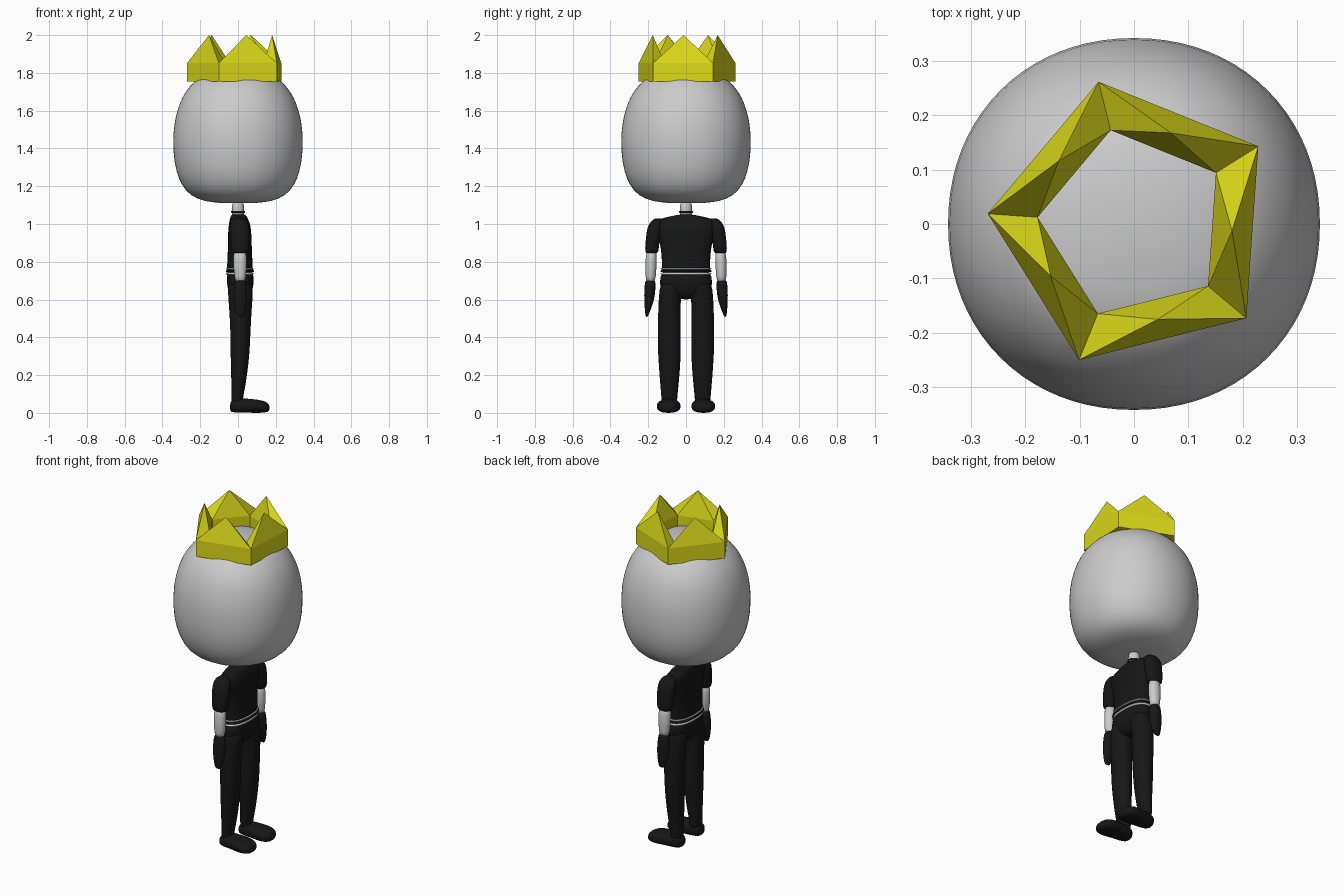
import bpy, bmesh, math


def material(name, rgb):
    m = bpy.data.materials.new(name)
    m.diffuse_color = (*rgb, 1)
    return m


BLACK = material("black_cloth", (0.008, 0.008, 0.008))
GOLD = material("yellow", (0.72, 0.70, 0.01))


def finish(name, bm, mat=None, smooth=True):
    bmesh.ops.recalc_face_normals(bm, faces=bm.faces)
    me = bpy.data.meshes.new(name)
    bm.to_mesh(me)
    bm.free()
    ob = bpy.data.objects.new(name, me)
    bpy.context.collection.objects.link(ob)
    if mat:
        me.materials.append(mat)
    if smooth:
        for p in me.polygons:
            p.use_smooth = True
        mod = ob.modifiers.new("smooth", 'SUBSURF')
        mod.levels = mod.render_levels = 1
    return ob


def loft(name, sections, mat=None, axis='z', power=2.0, sides=24):
    """Skin superellipse sections (position, centre_a, centre_b, radius_a, radius_b)."""
    bm = bmesh.new()
    rings = []
    for pos, ca, cb, ra, rb in sections:
        ring = []
        for i in range(sides):
            t = 2 * math.pi * i / sides
            c, s = math.cos(t), math.sin(t)
            a = ca + ra * math.copysign(abs(c) ** (2 / power), c)
            b = cb + rb * math.copysign(abs(s) ** (2 / power), s)
            ring.append(bm.verts.new((a, b, pos) if axis == 'z' else (pos, a, b)))
        rings.append(ring)
    for lo, hi in zip(rings, rings[1:]):
        for i in range(sides):
            j = (i + 1) % sides
            bm.faces.new((lo[i], lo[j], hi[j], hi[i]))
    bm.faces.new(rings[0])
    bm.faces.new(rings[-1])
    return finish(name, bm, mat)


# Big rounded head
head = [(1.11, .03), (1.111, .1), (1.12, .18), (1.148, .25), (1.2, .298), (1.28, .329),
        (1.36, .342), (1.45, .346), (1.55, .337), (1.64, .311), (1.70, .28), (1.755, .233),
        (1.785, .19), (1.805, .12), (1.814, .03)]
loft("head", [(z, 0, 0, r, r) for z, r in head], power=2.1, sides=40)

# Five-sided crown: a low band topped by one pyramid per side
bm = bmesh.new()


def corner(i, r, z):
    t = math.radians(104 + 72 * i)
    return bm.verts.new((r * math.cos(t), r * math.sin(t), z))


ob_, ot, it, ib = [[corner(i, r, z) for i in range(5)]
                   for r, z in ((.27, 1.755), (.27, 1.852), (.178, 1.852), (.178, 1.755))]
for i in range(5):
    j = (i + 1) % 5
    peak = corner(i + .5, .181, 2.0)
    for a, b in ((ob_, ot), (it, ib), (ib, ob_)):
        bm.faces.new((a[i], a[j], b[j], b[i]))
    for a, b in ((ot[i], ot[j]), (ot[j], it[j]), (it[j], it[i]), (it[i], ot[i])):
        bm.faces.new((a, b, peak))
finish("crown", bm, GOLD, smooth=False)

# Neck and collar
loft("neck", [(1.02, 0, 0, .033, .033), (1.07, 0, 0, .032, .032), (1.13, 0, 0, .032, .032)])
loft("collar", [(z, 0, 0, r, r) for z, r in
                ((1.058, .032), (1.059, .037), (1.069, .037), (1.07, .032))], BLACK)

# Torso in a shirt
loft("shirt", [(.745, .01, 0, .066, .12), (.75, .01, 0, .07, .13), (.80, .01, 0, .067, .128),
               (.86, .01, 0, .064, .132), (.93, .009, 0, .063, .145), (.98, .009, 0, .06, .17),
               (1.01, .007, 0, .054, .168), (1.032, .005, 0, .046, .13),
               (1.048, .003, 0, .04, .045), (1.05, .002, 0, .03, .03)], BLACK, power=2.4)

# Two pale belt stripes with a dark belt between
for name, z0, z1, grow, mat in (("belt_stripe_upper", .757, .768, .004, None),
                                ("belt", .744, .757, .006, BLACK),
                                ("belt_stripe_lower", .730, .744, .004, None)):
    rx, ry = .07 + grow, .132 + grow
    loft(name, [(z0, .01, 0, rx - .01, ry - .01), (z0 + .001, .01, 0, rx, ry),
                (z1 - .001, .01, 0, rx, ry), (z1, .01, 0, rx - .01, ry - .01)],
         mat, power=2.4)

# Hips
loft("hips", [(.60, .012, 0, .03, .05), (.625, .012, 0, .055, .10), (.66, .012, 0, .068, .138),
              (.70, .012, 0, .072, .139), (.732, .011, 0, .072, .135),
              (.735, .011, 0, .06, .12)], BLACK, power=2.4)

for s, side in ((-1, "right"), (1, "left")):
    # Trouser leg
    loft(side + "_leg", [(.03, -.005, s * .088, .03, .04), (.08, -.005, s * .088, .031, .042),
                         (.14, .002, s * .088, .037, .048), (.22, .007, s * .087, .044, .055),
                         (.32, .011, s * .088, .051, .061), (.42, .013, s * .089, .053, .062),
                         (.52, .013, s * .088, .058, .06), (.60, .013, s * .087, .064, .058),
                         (.66, .013, s * .078, .068, .062), (.70, .012, s * .07, .06, .06)], BLACK)
    # Shoe, lofted from heel to toe
    loft(side + "_shoe", [(-.042, s * .09, .03, .02, .018), (-.036, s * .09, .036, .042, .032),
                          (0, s * .09, .038, .05, .038), (.04, s * .09, .039, .054, .038),
                          (.09, s * .092, .036, .065, .036), (.13, s * .092, .033, .063, .033),
                          (.158, s * .091, .029, .046, .025), (.167, s * .09, .027, .02, .012)],
         BLACK, axis='x', power=2.4)
    # Sleeve
    loft(side + "_sleeve", [(.846, .01, s * .182, .03, .026), (.848, .01, s * .182, .045, .036),
                            (.90, .01, s * .178, .05, .037), (.96, .009, s * .17, .053, .039),
                            (1.0, .008, s * .162, .05, .037), (1.026, .006, s * .148, .035, .026),
                            (1.03, .005, s * .145, .012, .01)], BLACK, power=2.3)
    # Bare forearm
    loft(side + "_forearm", [(.68, .012, s * .188, .029, .026), (.76, .011, s * .186, .034, .029),
                             (.88, .01, s * .182, .04, .032)])
    # Glove
    loft(side + "_glove", [(.508, .014, s * .207, .012, .004), (.52, .014, s * .207, .022, .009),
                           (.56, .013, s * .2, .032, .019), (.60, .013, s * .195, .037, .026),
                           (.64, .012, s * .192, .037, .03), (.699, .012, s * .189, .032, .029),
                           (.701, .012, s * .189, .02, .02)], BLACK)
